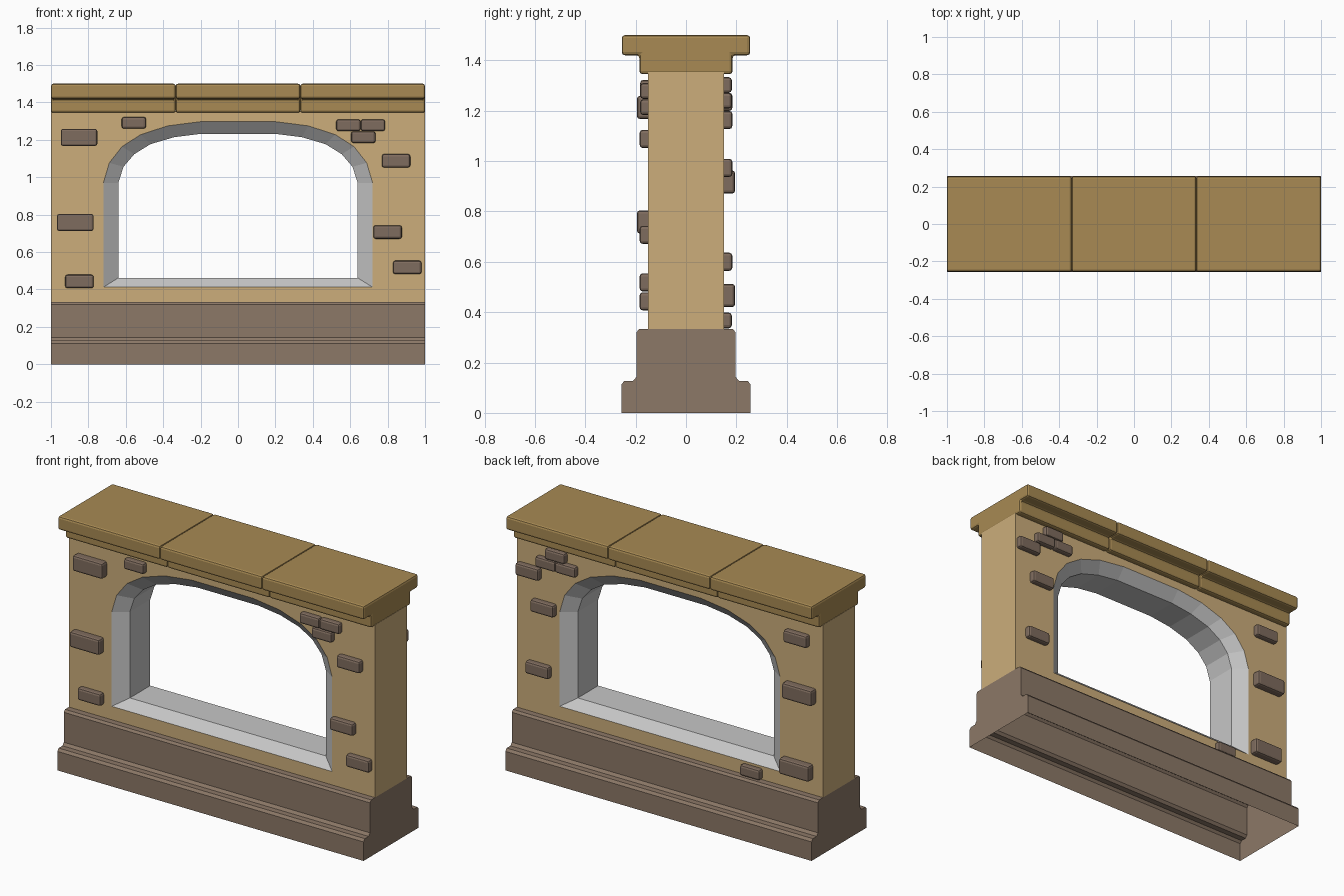
import bpy, bmesh, math

if "Cube" in bpy.data.objects:
    bpy.data.objects.remove(bpy.data.objects["Cube"], do_unlink=True)


def material(name, rgb):
    # sRGB bytes converted to a linear flat colour
    lin = [((c / 255 + 0.055) / 1.055) ** 2.4 for c in rgb] + [1.0]
    m = bpy.data.materials.new(name)
    m.use_nodes = True
    m.diffuse_color = lin
    m.node_tree.nodes["Principled BSDF"].inputs["Base Color"].default_value = lin
    return m


PLASTER = material("tan_plaster", (204, 174, 123))
CAPSTONE = material("ochre_capstone", (168, 138, 83))
PLINTH = material("brown_stone", (140, 120, 103))
BRICK = material("dark_brown_brick", (127, 108, 94))
REVEAL = material("grey_reveal", (198, 198, 198))


def make_object(name, bm, *mats):
    bmesh.ops.recalc_face_normals(bm, faces=bm.faces)
    mesh = bpy.data.meshes.new(name)
    bm.to_mesh(mesh)
    bm.free()
    for m in mats:
        mesh.materials.append(m)
    obj = bpy.data.objects.new(name, mesh)
    bpy.context.collection.objects.link(obj)
    return obj


def bevel(obj, width, segments):
    mod = obj.modifiers.new("bevel", "BEVEL")
    mod.width = width
    mod.segments = segments


def moulding(name, half_profile, x0, x1, mat, open_bottom=False):
    # Mirror a (y, z) half profile and run it along x
    pts = half_profile + [(-y, z) for y, z in reversed(half_profile)]
    bm = bmesh.new()
    a, b = [[bm.verts.new((x, y, z)) for y, z in pts] for x in (x0, x1)]
    bm.faces.new(a)
    bm.faces.new(b)
    for i in range(len(pts)):
        j = (i + 1) % len(pts)
        if j == 0 and open_bottom:
            continue
        bm.faces.new((a[i], a[j], b[j], b[i]))
    return make_object(name, bm, mat)


# Plinth: stepped shell, hollow underneath
moulding("plinth", [(.257, 0), (.257, .112), (.245, .127), (.21, .127),
                    (.197, .143), (.197, .32), (.186, .333)],
         -1, 1, PLINTH, open_bottom=True)

# Capstones: three moulded blocks side by side
for i, label in enumerate(("right", "middle", "left")):
    x0 = -1 + i * 2 / 3
    cap = moulding("capstone_" + label,
                   [(.185, 1.345), (.185, 1.42), (.255, 1.42), (.255, 1.5)],
                   x0, x0 + 2 / 3, CAPSTONE)
    bevel(cap, .012, 2)


# Wall with a splayed, arched opening
def arch(half, sill):
    return ([(-half[0][0], sill)] + [(-x, z) for x, z in half]
            + half[::-1] + [(half[0][0], sill)])


outer = arch([(.72, .97), (.688, 1.077), (.62, 1.164), (.52, 1.228),
              (.375, 1.275), (.2, 1.297)], .412)
inner = arch([(.64, .97), (.612, 1.056), (.555, 1.123), (.468, 1.177),
              (.342, 1.214), (.2, 1.232)], .462)
border = [(-1, .333), (-1, 1.353), (1, 1.353), (1, .333)]

bm = bmesh.new()


def ring(points, y):
    return [bm.verts.new((x, y, z)) for x, z in points]


def bridge(a, b, mat):
    for i in range(len(a)):
        j = (i + 1) % len(a)
        bm.faces.new((a[i], a[j], b[j], b[i])).material_index = mat


frames = [ring(border, y) for y in (-.15, .15)]
rings = [ring(p, y) for p, y in
         ((outer, -.15), (inner, -.095), (inner, .095), (outer, .15))]
bridge(frames[0], frames[1], 0)
for a, b in zip(rings, rings[1:]):
    bridge(a, b, 1)
for frame, hole in ((frames[0], rings[0]), (frames[1], rings[3])):
    edges = [bm.edges.get((r[i], r[i - 1])) for r in (frame, hole)
             for i in range(len(r))]
    bmesh.ops.triangle_fill(bm, edges=edges, use_beauty=True, normal=(0, 1, 0))
make_object("wall", bm, PLASTER, REVEAL)

# Exposed bricks: size is width, height, outer depth
SIZES = {"small": (.13, .062, .182), "medium": (.152, .072, .184),
         "large": (.195, .092, .195)}
FRONT = [("large", -.85, 1.213), ("small", -.557, 1.291), ("large", -.87, .758),
         ("medium", -.848, .443), ("small", .59, 1.278), ("small", .721, 1.278),
         ("small", .67, 1.214), ("medium", .845, 1.088), ("medium", .80, .707),
         ("medium", .905, .518)]
BACK = [("medium", .915, 1.163), ("small", .735, 1.302), ("small", .797, 1.24),
        ("small", .666, 1.24), ("medium", .817, .973), ("medium", .85, .6),
        ("medium", -.837, 1.235), ("large", -.856, .917), ("large", -.837, .466),
        ("small", -.54, .367)]


def brick(name, side, size, x, z):
    w, h, depth = SIZES[size]
    root = .13
    bm = bmesh.new()
    bmesh.ops.create_cube(bm, size=1)
    bmesh.ops.scale(bm, vec=(w, depth - root, h), verts=bm.verts)
    bmesh.ops.translate(bm, vec=(x, side * (depth + root) / 2, z), verts=bm.verts)
    bevel(make_object(name, bm, BRICK), .012, 2)


for label, side, bricks in (("front", -1, FRONT), ("back", 1, BACK)):
    for n, spec in enumerate(bricks, 1):
        brick(f"{label}_brick_{n}", side, *spec)
